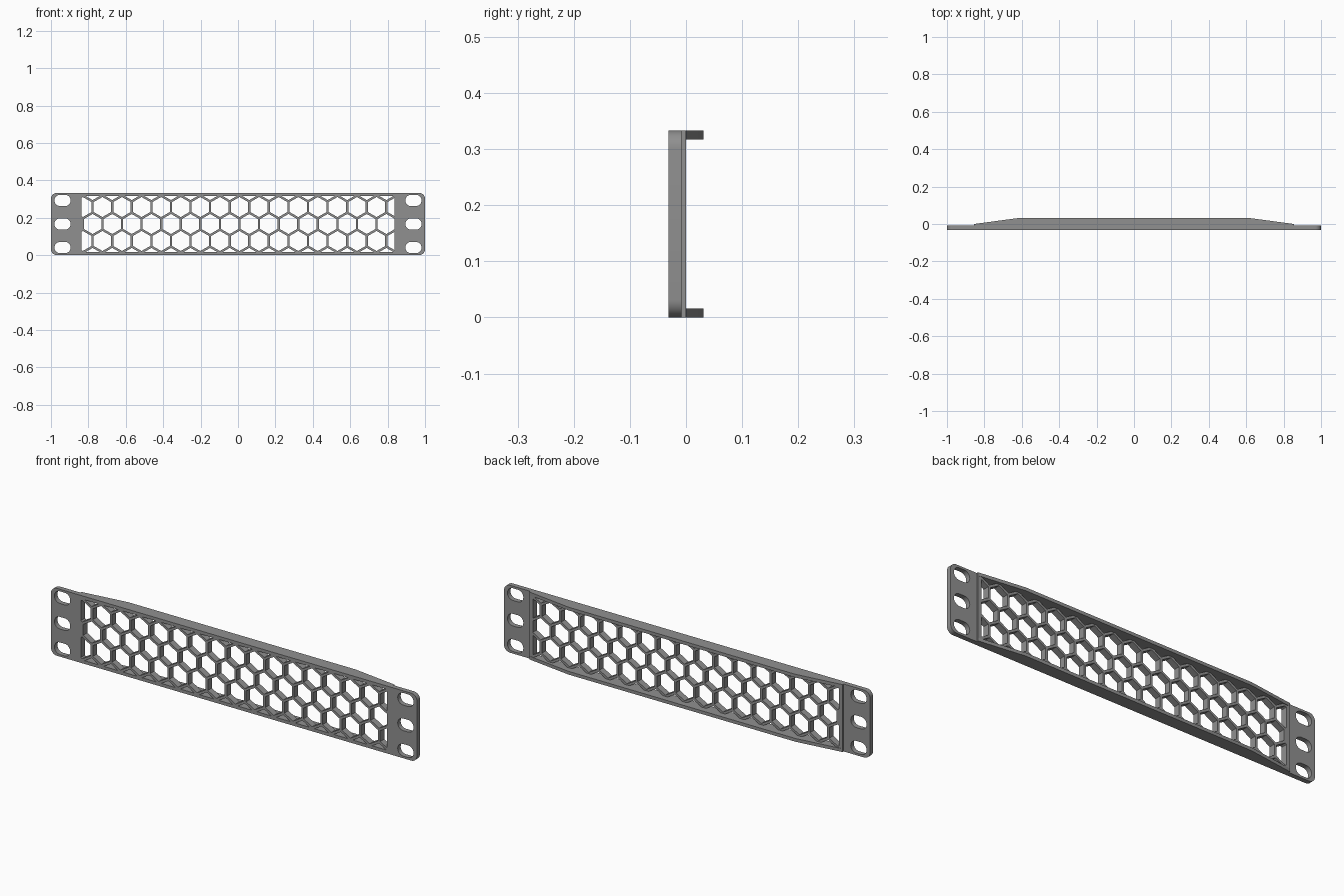
import bpy, bmesh, math

if "Cube" in bpy.data.objects:
    bpy.data.objects.remove(bpy.data.objects["Cube"])

H = 0.333                  # panel height
FRONT, STEP, BACK = -0.0315, -0.008, 0.0315
RIM = 0.016                # rib and border thickness
WIN, FRAME = 0.837, 0.856  # grille opening and frame half widths
PITCH, WALL = 0.1047, 0.012

grey = bpy.data.materials.new("dark_grey")
grey.diffuse_color = (0.28, 0.28, 0.28, 1)
grey.use_nodes = True
grey.node_tree.nodes["Principled BSDF"].inputs["Base Color"].default_value = grey.diffuse_color


def slab(name, loops, lo, hi, upright=True):
    """Extrude an outline with holes; upright outlines lie in XZ and extrude along y."""
    cu = bpy.data.curves.new(name, 'CURVE')
    cu.dimensions = '2D'
    cu.fill_mode = 'BOTH'
    cu.extrude = (hi - lo) / 2
    for pts in loops:
        sp = cu.splines.new('POLY')
        sp.points.add(len(pts) - 1)
        for p, (u, v) in zip(sp.points, pts):
            p.co = (u, v, 0, 1)
        sp.use_cyclic_u = True
    ob = bpy.data.objects.new(name, cu)
    bpy.context.collection.objects.link(ob)
    mid = (lo + hi) / 2
    ob.location = (0, mid, 0) if upright else (0, 0, mid)
    if upright:
        ob.rotation_euler = (math.pi / 2, 0, 0)
    bpy.ops.object.select_all(action='DESELECT')
    ob.select_set(True)
    bpy.context.view_layer.objects.active = ob
    bpy.ops.object.convert(target='MESH')
    ob = bpy.context.object
    bm = bmesh.new()
    bm.from_mesh(ob.data)
    bmesh.ops.remove_doubles(bm, verts=bm.verts, dist=1e-5)
    bmesh.ops.recalc_face_normals(bm, faces=bm.faces)
    bm.to_mesh(ob.data)
    bm.free()
    ob.data.materials.clear()
    ob.data.materials.append(grey)
    bpy.ops.object.shade_smooth_by_angle(angle=math.radians(30))
    return ob


def arc(cx, cz, r, a0, a1, n=8):
    return [(cx + r * math.cos(math.radians(a0 + (a1 - a0) * i / n)),
             cz + r * math.sin(math.radians(a0 + (a1 - a0) * i / n))) for i in range(n + 1)]


def clip(pts, axis, limit, sign):
    """Keep the part of a convex polygon where sign * coordinate <= sign * limit."""
    out = []
    for i, b in enumerate(pts):
        a = pts[i - 1]
        da, db = sign * (a[axis] - limit), sign * (b[axis] - limit)
        if da * db < 0:
            t = da / (da - db)
            out.append((a[0] + t * (b[0] - a[0]), a[1] + t * (b[1] - a[1])))
        if db <= 0:
            out.append(b)
    return out


def area(pts):
    return abs(sum(pts[i - 1][0] * p[1] - p[0] * pts[i - 1][1] for i, p in enumerate(pts))) / 2


# Honeycomb grille with its frame
holes = []
radius = (PITCH - WALL) / math.sqrt(3)
for row in range(-2, 3):
    for k in range(-10, 11):
        cx = 0.008 + PITCH * (k + (0.5 if row % 2 == 0 else 0))
        cz = H / 2 + row * PITCH * math.sqrt(3) / 2
        cell = [(cx + radius * math.cos(math.radians(30 + 60 * i)),
                 cz + radius * math.sin(math.radians(30 + 60 * i))) for i in range(6)]
        for axis, limit, sign in ((0, WIN, 1), (0, -WIN, -1), (1, H - RIM, 1), (1, RIM, -1)):
            cell = clip(cell, axis, limit, sign) if cell else cell
        if len(cell) > 2 and area(cell) > 5e-5:
            holes.append(cell)
frame = [(-FRAME, 0), (FRAME, 0), (FRAME, H), (-FRAME, H)]
slab("honeycomb_grille", [frame] + holes, FRONT, 0)

# Mounting ears with rounded corners and three slots each
R = 0.0315
for side, name in ((-1, "left_ear"), (1, "right_ear")):
    outline = [(FRAME, 0)] + arc(1 - R, R, R, -90, 0) + arc(1 - R, H - R, R, 0, 90) + [(FRAME, H)]
    loops = [outline]
    for dz in (-0.126, 0, 0.126):
        cz = H / 2 + dz
        loops.append(arc(0.9515, cz, 0.03, -90, 90, 12) + arc(0.9245, cz, 0.03, 90, 270, 12))
    slab(name, [[(side * x, z) for x, z in lp] for lp in loops], FRONT, STEP)

# Stiffening ribs along the back, tapered at both ends
rib = [(-FRAME, 0), (FRAME, 0), (0.62, BACK), (-0.62, BACK)]
slab("bottom_rib", [rib], 0, RIM, upright=False)
slab("top_rib", [rib], H - RIM, H, upright=False)
